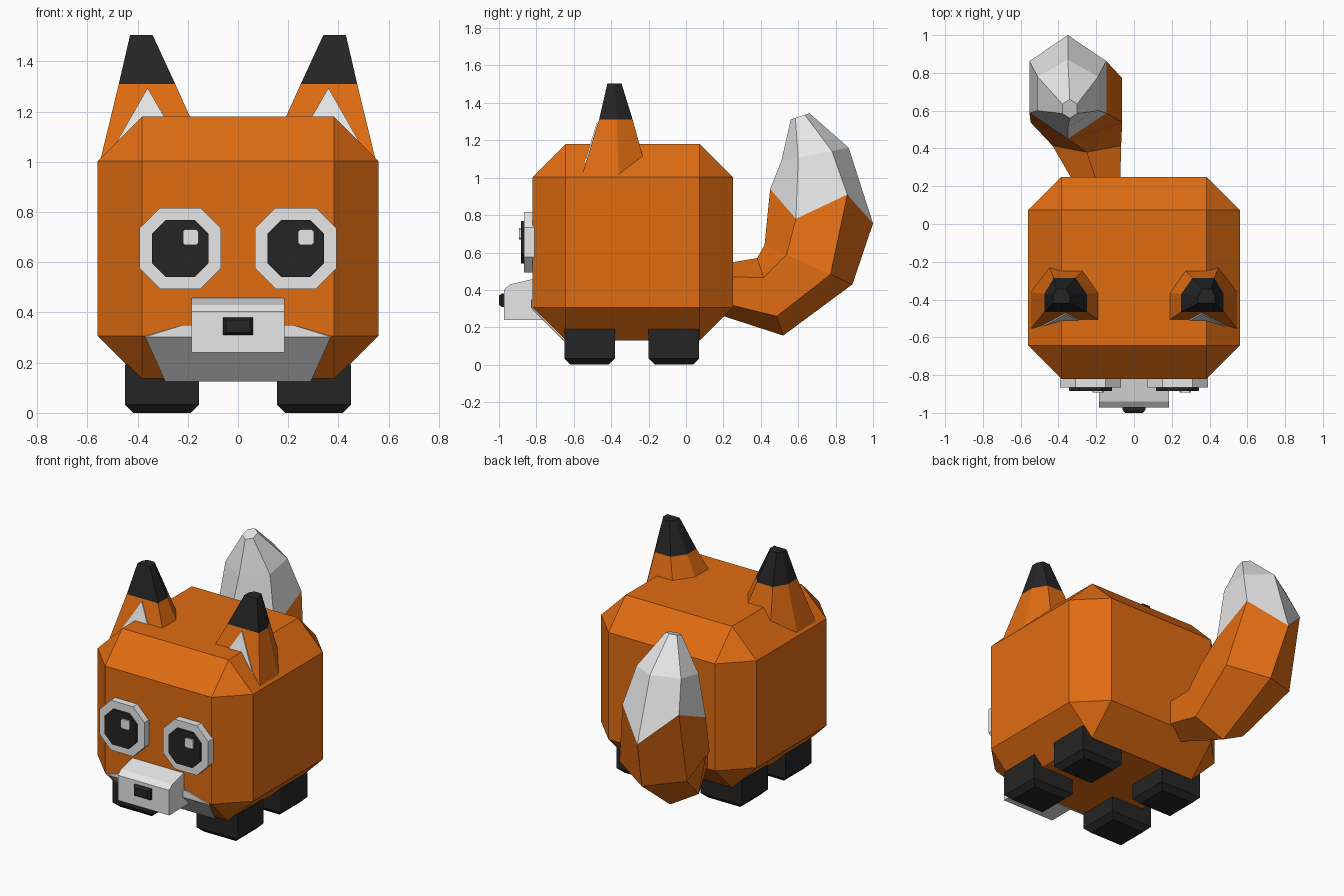
import bpy, bmesh, math

if "Cube" in bpy.data.objects:
    bpy.data.objects.remove(bpy.data.objects["Cube"])


def material(name, rgb):
    m = bpy.data.materials.new(name)
    m.diffuse_color = (*rgb, 1)
    m.use_nodes = True
    m.node_tree.nodes["Principled BSDF"].inputs["Base Color"].default_value = m.diffuse_color
    return m


ORANGE = material("orange_fur", (0.75, 0.15, 0.006))
WHITE = material("white_fur", (0.8, 0.8, 0.8))
BLACK = material("black_fur", (0.018, 0.018, 0.018))


def finish(name, bm, mats):
    bmesh.ops.recalc_face_normals(bm, faces=bm.faces[:])
    mesh = bpy.data.meshes.new(name)
    bm.to_mesh(mesh)
    bm.free()
    for m in mats:
        mesh.materials.append(m)
    ob = bpy.data.objects.new(name, mesh)
    bpy.context.collection.objects.link(ob)
    return ob


def loft(name, rings, mats, split=None):
    """Skin equal-length rings and cap the ends; segments from `split` on use material 1."""
    bm = bmesh.new()
    loops = [[bm.verts.new(p) for p in r] for r in rings]
    n = len(rings[0])
    for s, (a, b) in enumerate(zip(loops, loops[1:])):
        for i in range(n):
            j = (i + 1) % n
            f = bm.faces.new((a[i], a[j], b[j], b[i]))
            f.material_index = int(split is not None and s >= split)
    bm.faces.new(loops[0])
    bm.faces.new(loops[-1]).material_index = int(split is not None)
    return finish(name, bm, mats)


def cut_square(cx, cz, h, c, y):
    """Square with cut corners, facing the front."""
    pts = [(h, -h + c), (h, h - c), (h - c, h), (-h + c, h),
           (-h, h - c), (-h, -h + c), (-h + c, -h), (h - c, -h)]
    return [(cx + x, y, cz + z) for x, z in pts]


def rect(x0, x1, y0, y1, z):
    return [(x0, y0, z), (x1, y0, z), (x1, y1, z), (x0, y1, z)]


# Body: chamfered block
bm = bmesh.new()
bmesh.ops.create_cube(bm, size=1)
for v in bm.verts:
    v.co = (v.co.x * 1.12, v.co.y * 1.07 - 0.285, v.co.z * 1.05 + 0.655)
bmesh.ops.bevel(bm, geom=bm.edges[:], offset=0.177, segments=1,
                affect='EDGES', profile=0.5)
finish("body", bm, [ORANGE])

for side, s in (("left", -1), ("right", 1)):
    # Feet with chamfered soles
    for end, y0 in (("front", -0.65), ("back", -0.2)):
        x0, x1 = sorted((s * 0.155, s * 0.45))
        y1, c = y0 + 0.27, 0.033
        loft(f"{side}_{end}_foot",
             [rect(x0 + c, x1 - c, y0 + c, y1 - c, 0),
              rect(x0, x1, y0, y1, c), rect(x0, x1, y0, y1, 0.192)], [BLACK])

    # Ear: six-sided taper with a dark tip
    def ear_ring(z, front, mid, back, inner, outer, back_in, back_out):
        pts = [(inner, front), (outer, front), (outer, mid),
               (back_out, back), (back_in, back), (inner, mid)]
        return [(s * x, y, z) for x, y in pts]
    loft(f"{side}_ear",
         [ear_ring(1.0, -0.56, -0.36, -0.2, 0.11, 0.55, 0.22, 0.46),
          ear_ring(1.31, -0.465, -0.37, -0.285, 0.25, 0.475, 0.31, 0.425),
          ear_ring(1.505, -0.42, -0.38, -0.345, 0.34, 0.43, 0.36, 0.41)],
         [ORANGE, BLACK], split=1)

    # Pale triangle on the front of the ear
    def inner_ear(lift):
        return [(s * x, -0.465 - 0.306 * (1.31 - z) - lift, z)
                for x, z in ((0.36, 1.295), (0.483, 1.08), (0.237, 1.08))]
    loft(f"{side}_inner_ear", [inner_ear(-0.002), inner_ear(0.007)], [WHITE])

    # Eye: pale rim, dark pupil, small glint
    cx, cz = s * 0.23, 0.655
    loft(f"{side}_eye_rim", [cut_square(cx, cz, 0.162, 0.082, y)
                             for y in (-0.81, -0.866)], [WHITE])
    loft(f"{side}_pupil", [cut_square(cx, cz, 0.113, 0.055, y)
                           for y in (-0.86, -0.883)], [BLACK])
    loft(f"{side}_glint", [cut_square(cx + 0.041, 0.7, 0.031, 0.008, y)
                           for y in (-0.88, -0.892)], [WHITE])

# Snout: side profile extruded across
profile = [(-0.972, 0.24), (-0.972, 0.403), (-0.94, 0.43),
           (-0.81, 0.46), (-0.75, 0.46), (-0.75, 0.24)]
loft("snout", [[(x, y, z) for y, z in profile] for x in (-0.185, 0.185)], [WHITE])


# Nose: small block with a chamfered front
def nose_ring(hx, hz, y):
    return [(-hx, y, 0.345 - hz), (hx, y, 0.345 - hz),
            (hx, y, 0.345 + hz), (-hx, y, 0.345 + hz)]


loft("nose", [nose_ring(0.06, 0.035, -0.965), nose_ring(0.06, 0.035, -0.985),
              nose_ring(0.047, 0.025, -1.0)], [BLACK])

# Chin patch folded over the lower front chamfer
bm = bmesh.new()
rows = [(0.22, -0.825, 0.35), (0.37, -0.825, 0.304), (0.29, -0.65, 0.127)]
pairs = [[bm.verts.new((sx * x, y, z)) for sx in (-1, 1)] for x, y, z in rows]
for a, b in zip(pairs, pairs[1:]):
    bm.faces.new((a[0], b[0], b[1], a[1]))
ob = finish("chin_patch", bm, [WHITE])
mod = ob.modifiers.new("thickness", 'SOLIDIFY')
mod.thickness = 0.006
mod.offset = 0


# Tail: six-sided loft curling upward, pale at the end
def tail_ring(c, vy, vz, rx, dz=(0,) * 6):
    ring = []
    for k in range(6):
        a = k * math.pi / 3
        ring.append((c[0] + rx * math.sin(a), c[1] + vy * math.cos(a),
                     c[2] + vz * math.cos(a) + dz[k]))
    return ring


loft("tail", [
    tail_ring((-0.19, 0.2, 0.40), 0.0, -0.14, 0.135),
    tail_ring((-0.25, 0.45, 0.363), 0.07, -0.207, 0.21),
    tail_ring((-0.305, 0.655, 0.535), 0.235, -0.105, 0.28),
    tail_ring((-0.35, 0.725, 0.85), 0.275, 0.0, 0.235,
              (-0.095, 0.06, -0.07, 0.09, -0.02, 0.1)),
    tail_ring((-0.35, 0.69, 1.125), 0.18, 0.035, 0.185),
    tail_ring((-0.34, 0.61, 1.328), 0.05, 0.017, 0.045),
], [ORANGE, WHITE], split=3)
